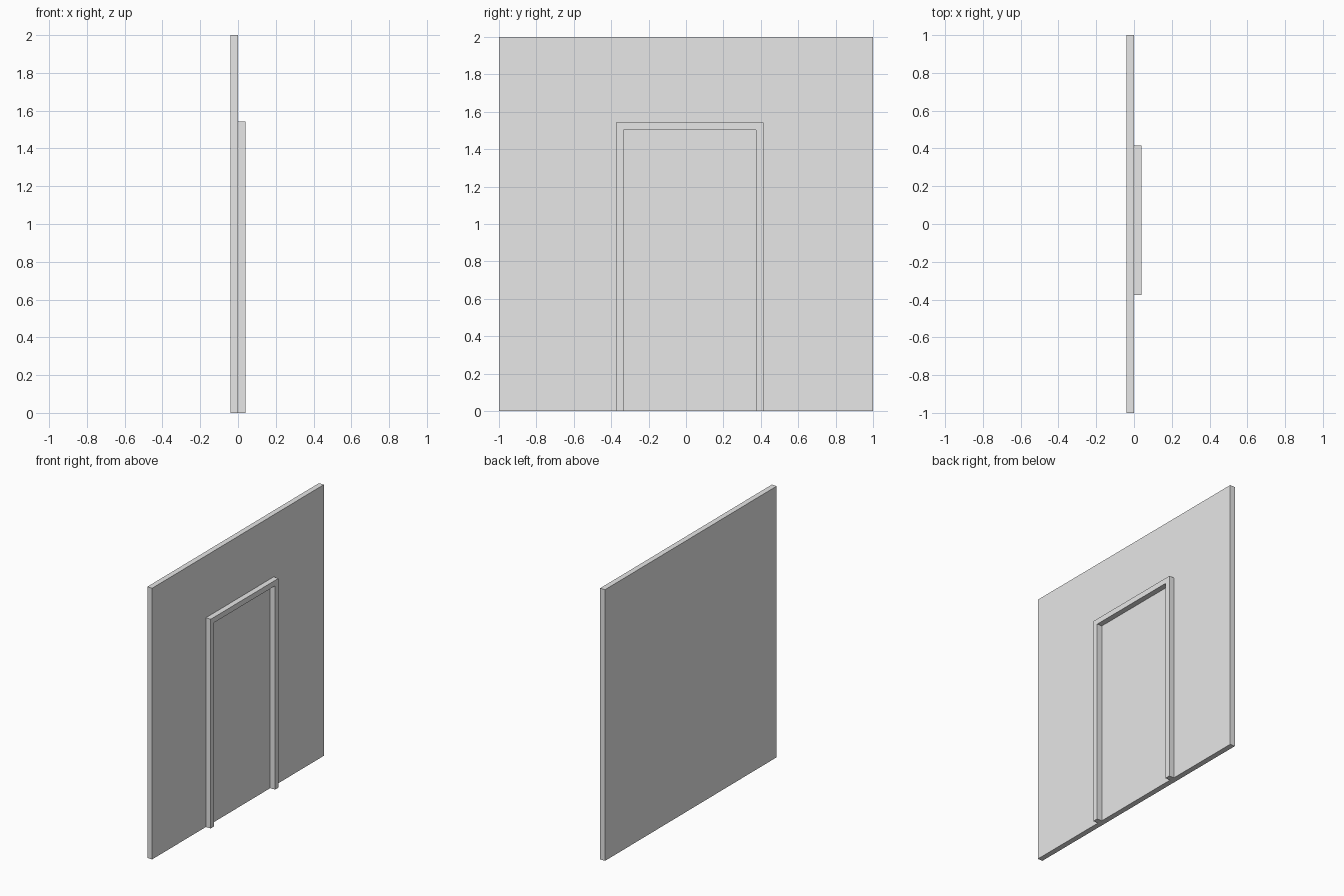
import bpy
import bmesh

cube = bpy.data.objects.get("Cube")
if cube:
    bpy.data.objects.remove(cube, do_unlink=True)

# Plain grey for everything
grey = bpy.data.materials.new("plain_grey")
grey.use_nodes = True
colour = (0.8, 0.8, 0.8, 1.0)
grey.diffuse_color = colour
grey.node_tree.nodes["Principled BSDF"].inputs["Base Color"].default_value = colour

THICK = 0.04


def slab(name, outline, x0, x1):
    """Extrude a (y, z) outline along x into a solid slab."""
    bm = bmesh.new()
    face = bm.faces.new([bm.verts.new((x0, y, z)) for y, z in outline])
    ext = bmesh.ops.extrude_face_region(bm, geom=[face])
    moved = [g for g in ext["geom"] if isinstance(g, bmesh.types.BMVert)]
    bmesh.ops.translate(bm, verts=moved, vec=(x1 - x0, 0, 0))
    bmesh.ops.recalc_face_normals(bm, faces=bm.faces)
    mesh = bpy.data.meshes.new(name)
    bm.to_mesh(mesh)
    bm.free()
    mesh.materials.append(grey)
    obj = bpy.data.objects.new(name, mesh)
    bpy.context.collection.objects.link(obj)
    return obj


# Square wall panel
slab("wall", [(-1, 0), (1, 0), (1, 2), (-1, 2)], -THICK, 0)

# Door surround: one U-shaped trim standing proud of the wall
centre, half, top = 0.02, 0.395, 1.543
left, right = centre - half, centre + half
slab("door_frame", [
    (left, 0), (left + THICK, 0),
    (left + THICK, top - THICK), (right - THICK, top - THICK),
    (right - THICK, 0), (right, 0),
    (right, top), (left, top),
], 0, THICK)
